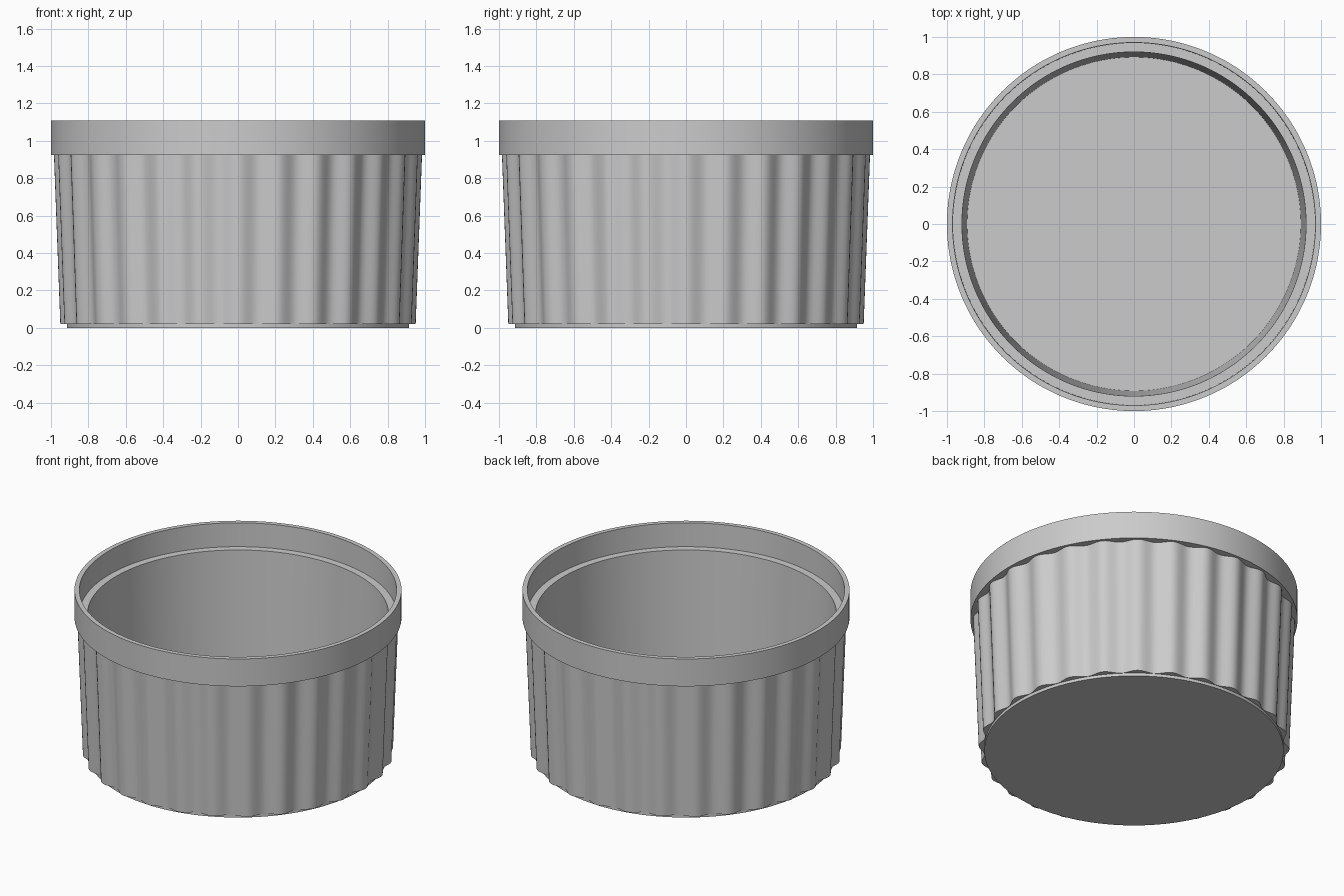
import bpy, bmesh
from math import sin, cos, pi, radians

if "Cube" in bpy.data.objects:
    bpy.data.objects.remove(bpy.data.objects["Cube"])

FLUTES = 28
SEGS = FLUTES * 12

# Lathe profile from under the foot, up the outside, over the rim, down inside:
# (radius, height, flute depth)
profile = [
    (0.915, 0.0, 0),
    (0.915, 0.02, 0),
    (0.934, 0.02, 0.016),    # fluted wall, bottom
    (0.968, 0.925, 0.016),   # fluted wall, top
    (1.0, 0.925, 0),         # rim band
    (1.0, 1.11, 0),
    (0.97, 1.11, 0),
    (0.968, 0.95, 0),        # inner ledge
    (0.92, 0.95, 0),
    (0.892, 0.10, 0),        # inside floor
]

bm = bmesh.new()
rings = []
for r, z, depth in profile:
    ring = []
    for i in range(SEGS):
        a = 2 * pi * i / SEGS
        rr = r + depth * cos(FLUTES * a)
        ring.append(bm.verts.new((rr * cos(a), rr * sin(a), z)))
    rings.append(ring)

for lo, hi in zip(rings, rings[1:]):
    for i in range(SEGS):
        j = (i + 1) % SEGS
        bm.faces.new((lo[i], lo[j], hi[j], hi[i]))

# Underside and inside floor
bm.faces.new(rings[0][::-1])
bm.faces.new(rings[-1])
bmesh.ops.recalc_face_normals(bm, faces=bm.faces)

mesh = bpy.data.meshes.new("fluted_dish")
bm.to_mesh(mesh)
bm.free()
dish = bpy.data.objects.new("fluted_dish", mesh)
bpy.context.collection.objects.link(dish)

bpy.context.view_layer.objects.active = dish
dish.select_set(True)
bpy.ops.object.shade_smooth_by_angle(angle=radians(30))
